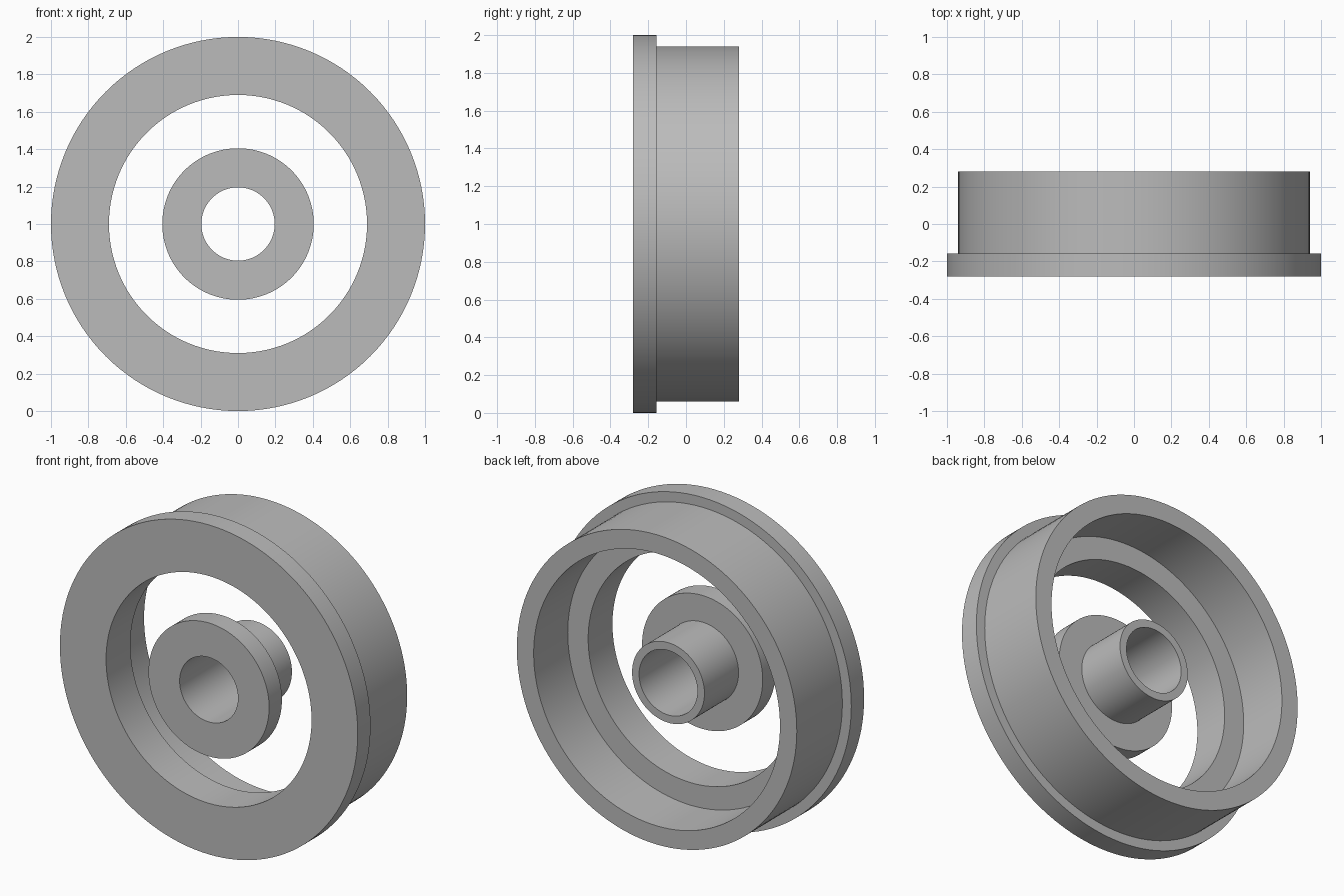
import bpy
import bmesh
from math import radians, tau
from mathutils import Vector

cube = bpy.data.objects.get("Cube")
if cube:
    bpy.data.objects.remove(cube, do_unlink=True)

SEGMENTS = 128
CENTRE = Vector((0, 0, 1))
FRONT, BACK = -0.28, 0.28
FLANGE_BACK = -0.157

grey = bpy.data.materials.new("plain grey")
grey.use_nodes = True
colour = (0.5, 0.5, 0.5, 1)
grey.diffuse_color = colour
grey.node_tree.nodes["Principled BSDF"].inputs["Base Color"].default_value = colour


def lathe(name, profile):
    """Revolve a closed (radius, y) profile around the wheel axle."""
    bm = bmesh.new()
    verts = [bm.verts.new((r, y, 0)) for r, y in profile]
    edges = [bm.edges.new((a, b)) for a, b in zip(verts, verts[1:] + verts[:1])]
    bmesh.ops.spin(bm, geom=verts + edges, cent=(0, 0, 0), axis=(0, 1, 0),
                   angle=tau, steps=SEGMENTS, use_merge=True)
    bmesh.ops.remove_doubles(bm, verts=bm.verts, dist=0.0001)
    bmesh.ops.recalc_face_normals(bm, faces=bm.faces)
    mesh = bpy.data.meshes.new(name)
    bm.to_mesh(mesh)
    bm.free()
    mesh.materials.append(grey)
    obj = bpy.data.objects.new(name, mesh)
    obj.location = CENTRE
    bpy.context.collection.objects.link(obj)
    bpy.ops.object.select_all(action='DESELECT')
    obj.select_set(True)
    bpy.context.view_layer.objects.active = obj
    bpy.ops.object.shade_smooth_by_angle(angle=radians(30))
    return obj


# Outer ring: front flange, tread and stepped bore
lathe("outer_ring", [
    (0.69, FRONT), (1.0, FRONT), (1.0, FLANGE_BACK), (0.94, FLANGE_BACK),
    (0.94, BACK), (0.827, BACK), (0.827, -0.047), (0.69, -0.047)])

# Hub: front collar with a hollow sleeve behind it
lathe("hub", [
    (0.196, FRONT), (0.405, FRONT), (0.405, FLANGE_BACK), (0.243, FLANGE_BACK),
    (0.243, 0.17), (0.196, 0.17)])
